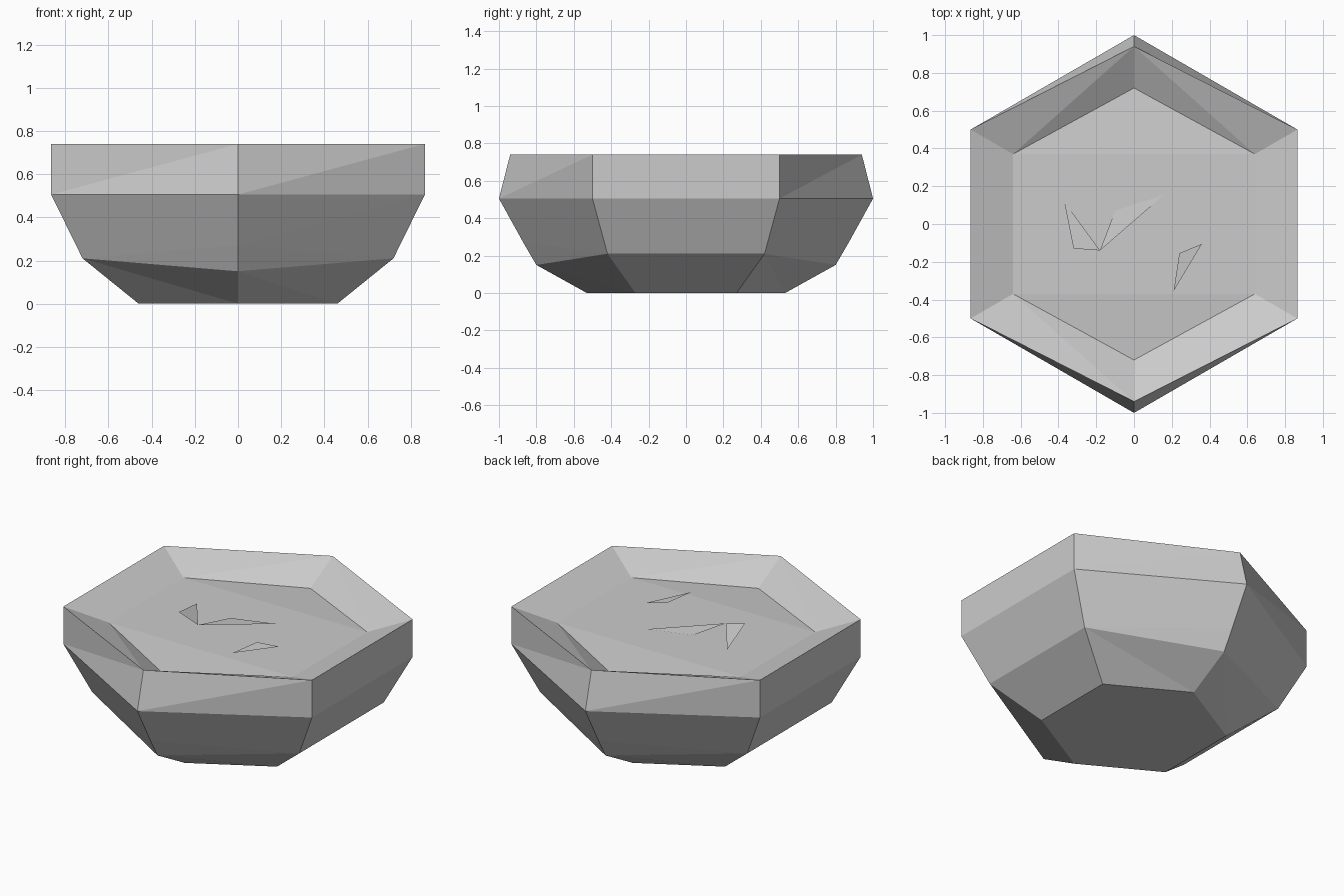
import bpy
import bmesh

default = bpy.data.objects.get("Cube")
if default:
    bpy.data.objects.remove(default, do_unlink=True)

stone = bpy.data.materials.new("stone grey")
stone.use_nodes = True
GREY = (0.6, 0.6, 0.6, 1)
stone.diffuse_color = GREY
stone.node_tree.nodes["Principled BSDF"].inputs["Base Color"].default_value = GREY


def finish(name, bm):
    mesh = bpy.data.meshes.new(name)
    bm.to_mesh(mesh)
    bm.free()
    mesh.materials.append(stone)
    obj = bpy.data.objects.new(name, mesh)
    bpy.context.collection.objects.link(obj)
    return obj


def ring(bm, x, y, z, tip, tip_z):
    """Six corners, counter-clockwise from the front tip."""
    pts = [(0, -tip, tip_z), (x, -y, z), (x, y, z),
           (0, tip, tip_z), (-x, y, z), (-x, -y, z)]
    return [bm.verts.new(p) for p in pts]


def band(bm, low, up, split):
    """Join two rings with triangles; split picks the diagonal."""
    for i in range(6):
        j = (i + 1) % 6
        forward = split == "forward" or (split == "tips" and i not in (2, 5))
        if forward:
            tris = (low[i], low[j], up[j]), (low[i], up[j], up[i])
        else:
            tris = (low[i], low[j], up[i]), (low[j], up[j], up[i])
        for tri in tris:
            bm.faces.new(tri)


# Faceted body, from the base up to the rim and down to the sunken floor
bm = bmesh.new()
rings = [ring(bm, *r) for r in (
    (0.46, 0.27, 0, 0.53, 0),             # base
    (0.72, 0.42, 0.21, 0.80, 0.15),       # belly
    (0.72, 0.42, 0.21, 0.87, 0.27),       # tip facets above the belly
    (0.865, 0.5, 0.505, 1.0, 0.505),      # widest line
    (0.865, 0.5, 0.74, 0.94, 0.74),       # rim
    (0.64, 0.37, 0.65, 0.72, 0.62),       # sunken floor
)]
splits = ("back", "forward", "forward", "forward", "tips")
for low, up, split in zip(rings, rings[1:], splits):
    band(bm, low, up, split)
bm.faces.new(rings[0][::-1])
floor = rings[-1]
bm.faces.new((floor[5], floor[0], floor[1]))
bm.faces.new((floor[5], floor[1], floor[2], floor[4]))
bm.faces.new((floor[4], floor[2], floor[3]))
bmesh.ops.remove_doubles(bm, verts=bm.verts[:], dist=0.001)
finish("stone_body", bm)

# Thin chips lying on the floor
chips = {
    "left_chip": ((0.24, -0.155, 0.68), (0.21, -0.355, 0.68), (0.36, -0.105, 0.665)),
    "middle_chip": ((-0.18, -0.14, 0.67), (0.16, 0.155, 0.655), (-0.10, 0.07, 0.655)),
    "right_chip": ((-0.37, 0.12, 0.655), (-0.32, -0.13, 0.71), (-0.18, -0.14, 0.67)),
}
for name, pts in chips.items():
    bm = bmesh.new()
    bm.faces.new([bm.verts.new(p) for p in pts])
    finish(name, bm)
